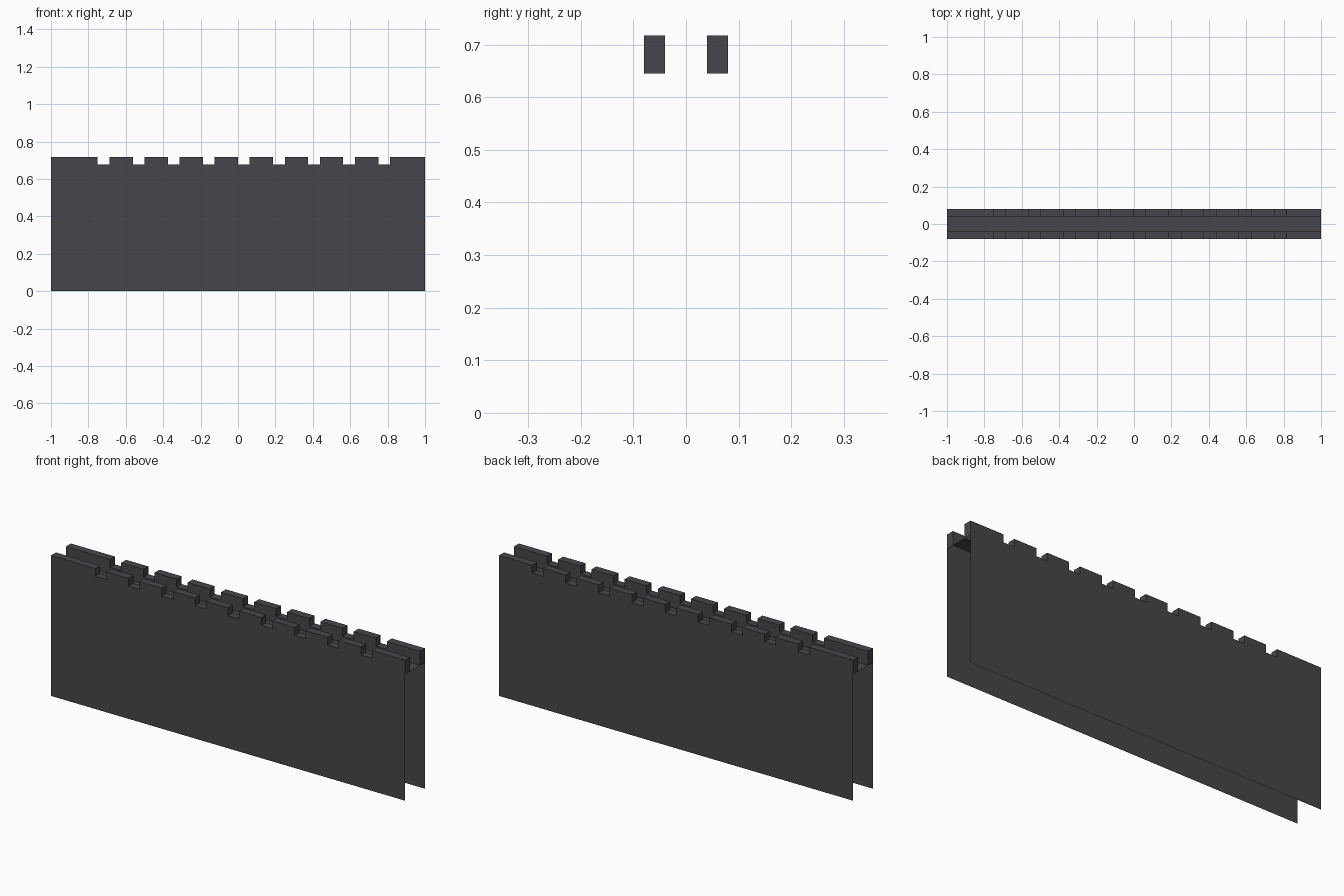
import bpy, bmesh

if "Cube" in bpy.data.objects:
    bpy.data.objects.remove(bpy.data.objects["Cube"])

OUTER, INNER = -0.08, -0.04           # wall face and inside of parapet (y)
FLOOR, NOTCH, TOP = 0.645, 0.677, 0.717
PITCH, GAP, COUNT = 0.1875, 0.0625, 9

stone = bpy.data.materials.new("dark grey stone")
stone.diffuse_color = (0.062, 0.060, 0.068, 1)
stone.use_nodes = True
stone.node_tree.nodes["Principled BSDF"].inputs["Base Color"].default_value = stone.diffuse_color


def quad(bm, *pts):
    bm.faces.new([bm.verts.new(p) for p in pts])


def finish(bm, name):
    bmesh.ops.remove_doubles(bm, verts=bm.verts, dist=1e-5)
    me = bpy.data.meshes.new(name)
    bm.to_mesh(me)
    bm.free()
    me.materials.append(stone)
    ob = bpy.data.objects.new(name, me)
    bpy.context.collection.objects.link(ob)
    return ob


# Stepped battlement profile along x: (x, z) pairs
steps = [(-1, TOP)]
for i in range(COUNT):
    x = -0.75 + i * PITCH
    steps += [(x, TOP), (x, NOTCH), (x + GAP, NOTCH), (x + GAP, TOP)]
steps.append((1, TOP))

# Front wall: single-sided tall face, thick parapet on top
bm = bmesh.new()
bm.faces.new([bm.verts.new((x, OUTER, z)) for x, z in [(-1, 0), (1, 0)] + steps[::-1]])
bm.faces.new([bm.verts.new((x, INNER, z)) for x, z in steps + [(1, FLOOR), (-1, FLOOR)]])
for (x0, z0), (x1, z1) in zip(steps, steps[1:]):
    quad(bm, (x0, OUTER, z0), (x1, OUTER, z1), (x1, INNER, z1), (x0, INNER, z0))
# Parapet ends
quad(bm, (1, OUTER, FLOOR), (1, INNER, FLOOR), (1, INNER, TOP), (1, OUTER, TOP))
quad(bm, (-1, INNER, FLOOR), (-1, OUTER, FLOOR), (-1, OUTER, TOP), (-1, INNER, TOP))
wall = finish(bm, "battlement_walls")
mirror = wall.modifiers.new("mirror to back", 'MIRROR')
mirror.use_axis = (False, True, False)
mirror.use_mirror_merge = False

# Walkway between the parapets
bm = bmesh.new()
quad(bm, (-1, INNER, FLOOR), (1, INNER, FLOOR), (1, -INNER, FLOOR), (-1, -INNER, FLOOR))
finish(bm, "walkway")
